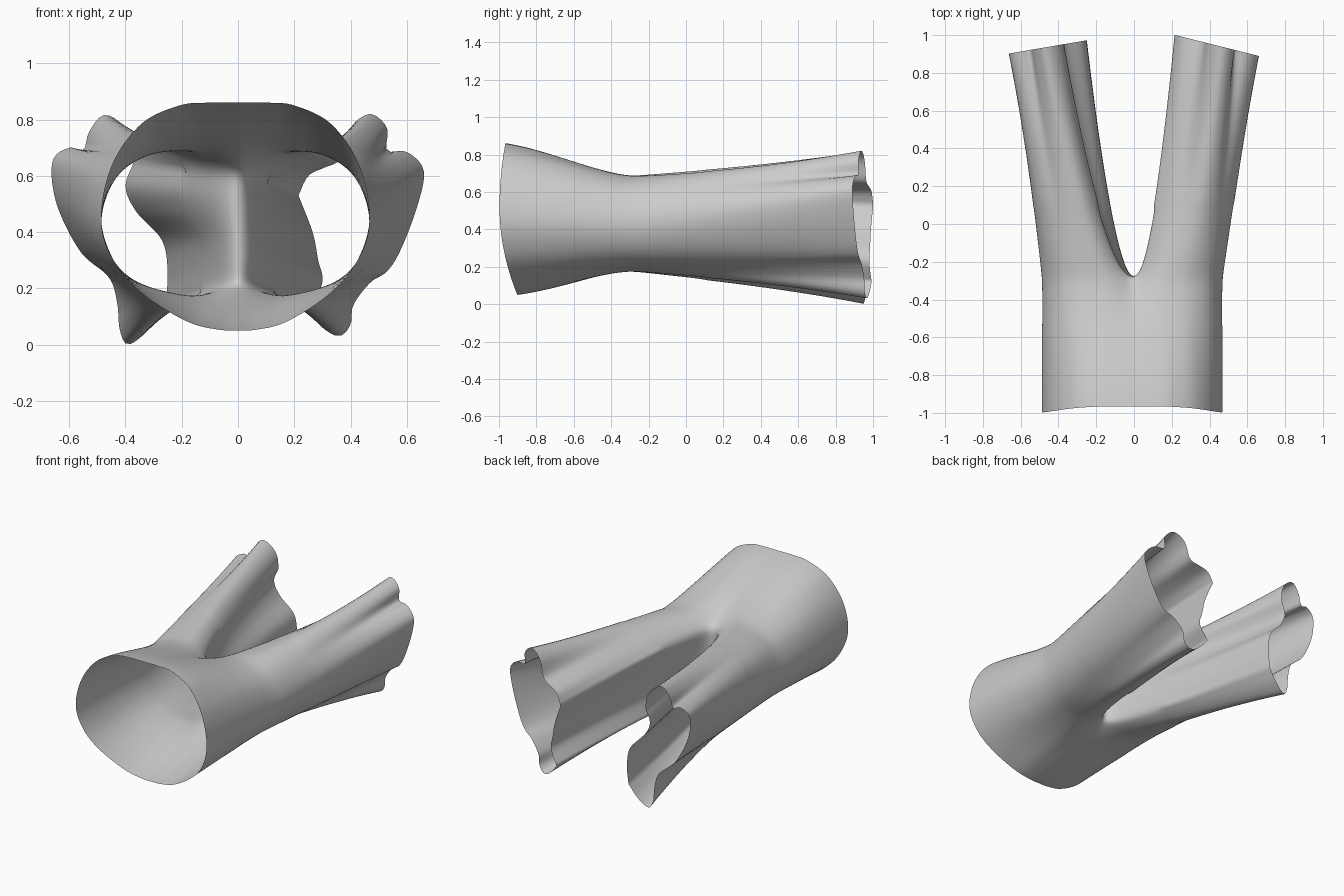
import bpy, bmesh, math
from mathutils import Vector

if "Cube" in bpy.data.objects:
    bpy.data.objects.remove(bpy.data.objects["Cube"])

N_OUT, N_IN = 72, 26          # points round the outer side / inner leg wall
HIP_Y = -0.30


def resample(pts, n):
    """Smooth curve through 2D points, n+1 samples evenly spaced by length."""
    p = [Vector(q) for q in pts]
    p = [2 * p[0] - p[1]] + p + [2 * p[-1] - p[-2]]
    dense = []
    for i in range(1, len(p) - 2):
        a, b, c, d = p[i - 1:i + 3]
        for k in range(16):
            t = k / 16
            dense.append(0.5 * (2 * b + (c - a) * t + (2 * a - 5 * b + 4 * c - d) * t * t
                                + (3 * b - a - 3 * c + d) * t ** 3))
    dense.append(p[-2])
    acc = [0]
    for a, b in zip(dense, dense[1:]):
        acc.append(acc[-1] + (b - a).length)
    out, j = [], 0
    for i in range(n + 1):
        s = acc[-1] * i / n
        while j < len(acc) - 2 and acc[j + 1] < s:
            j += 1
        f = (s - acc[j]) / max(acc[j + 1] - acc[j], 1e-9)
        out.append(dense[j].lerp(dense[j + 1], min(f, 1)))
    return out


def relax(pts, times):
    """Smooth away the small folds of a curve."""
    for _ in range(times):
        pts = [pts[0]] + [(a + 2 * b + c) / 4 for a, b, c in zip(pts, pts[1:], pts[2:])] + [pts[-1]]
    return pts


# half sections (x, z), running from the top middle round the side to the bottom middle
WAIST = [(0, .86), (.10, .86), (.20, .85), (.33, .785), (.43, .64), (.468, .45), (.42, .29),
         (.32, .175), (.17, .08), (.06, .052), (0, .05)]
HIP = [(0, .68), (.08, .685), (.16, .685), (.29, .675), (.41, .6), (.468, .45), (.44, .32),
       (.35, .225), (.18, .178), (.07, .178), (0, .18)]
PINCH = .07                   # how far the crotch dips in at the top

# folded leg hems: outer run, then inner wall from bottom to top
HEM_R = [(.215, .53), (.25, .6), (.31, .63), (.365, .66), (.40, .77), (.47, .82), (.53, .77),
         (.53, .69), (.60, .685), (.66, .62), (.64, .5), (.58, .34), (.53, .26), (.47, .22),
         (.41, .14), (.40, .07), (.36, .03), (.30, .06), (.25, .12)]
WALL_R = [(.25, .12), (.30, .22), (.285, .3), (.265, .4), (.215, .53)]
HEM_L = [(.37, .65), (.38, .73), (.42, .79), (.48, .815), (.53, .755), (.55, .69), (.60, .70),
         (.66, .65), (.645, .5), (.56, .33), (.46, .24), (.43, .15), (.42, .05), (.39, 0),
         (.32, .05), (.26, .13)]
WALL_L = [(.26, .13), (.25, .25), (.27, .37), (.36, .47), (.40, .56), (.37, .65)]


def add_half(bm, side, sx, hem, wall, y0, slope):
    scale = lambda pts: [(x * sx, z) for x, z in pts]
    waist, flat = resample(scale(WAIST), N_OUT), resample(scale(HIP), N_OUT)
    hem_o, hem_i = resample(hem, N_OUT), resample(wall, N_IN)
    calm = relax(hem_o, 24)

    def pinched(p):
        d = PINCH * max(0, 1 - p.x / .15) ** 1.5
        return Vector((p.x, p.y - d if p.y > .45 else p.y + .4 * d))

    hip = [pinched(p) for p in flat]
    hip_i = [hip[-1].lerp(hip[0], i / N_IN) for i in range(N_IN + 1)]
    vert = lambda p, y: bm.verts.new((side * p.x, y, p.y))
    rows = []
    # waist to hips, dipping to the crotch only at the end
    for k in range(20):
        u = k / 20
        w = 0.6 * u + 0.4 * u * u * (3 - 2 * u)
        row = []
        for a, b, c in zip(waist, flat, hip):
            h = (a.y - .52) / .47
            ys = -0.997 + (.095 * h * h if h < 0 else .06 * h * h)
            row.append(vert(a.lerp(b.lerp(c, u ** 5), w), ys + (HIP_Y - ys) * u))
        rows.append(row)
    # hips down to the hem, as a closed ring whose folds deepen toward the hem
    rings = []
    for k in range(41):
        t = (k / 40) ** 1.2
        ring = []
        for i in range(N_OUT + N_IN):
            if i <= N_OUT:
                a, b = hip[i], calm[i].lerp(hem_o[i], t * t)
                e = .6 + .4 * math.sin(math.pi * i / N_OUT)
            else:
                a, b, e = hip_i[i - N_OUT], hem_i[i - N_OUT], .6
            p = Vector((a.x + (b.x - a.x) * t ** e, a.y + (b.y - a.y) * t))
            ring.append(vert(p, HIP_Y + (y0 - slope * b.x - HIP_Y) * t))
        rings.append(ring)
    rows.append(rings[0][:N_OUT + 1])
    for a, b in zip(rows, rows[1:]):
        for i in range(N_OUT):
            bm.faces.new((a[i], a[i + 1], b[i + 1], b[i]))
    m = N_OUT + N_IN
    for a, b in zip(rings, rings[1:]):
        for i in range(m):
            j = (i + 1) % m
            bm.faces.new((a[i], a[j], b[j], b[i]))


# trousers: two halves welded along the middle seam and crotch
bm = bmesh.new()
add_half(bm, 1, 1.0, HEM_R, WALL_R, 1.055, .25)
add_half(bm, -1, 1.04, HEM_L, WALL_L, 1.015, .17)
bmesh.ops.remove_doubles(bm, verts=bm.verts, dist=0.0005)

# soften the hip line and crotch
soft = [v for v in bm.verts if -.55 < v.co.y < .1]
for _ in range(12):
    bmesh.ops.smooth_vert(bm, verts=soft, factor=.5,
                          use_axis_x=True, use_axis_y=True, use_axis_z=True)
bmesh.ops.recalc_face_normals(bm, faces=bm.faces)
for f in bm.faces:
    f.smooth = True
mesh = bpy.data.meshes.new("trousers")
bm.to_mesh(mesh)
bm.free()
obj = bpy.data.objects.new("trousers", mesh)
bpy.context.collection.objects.link(obj)
